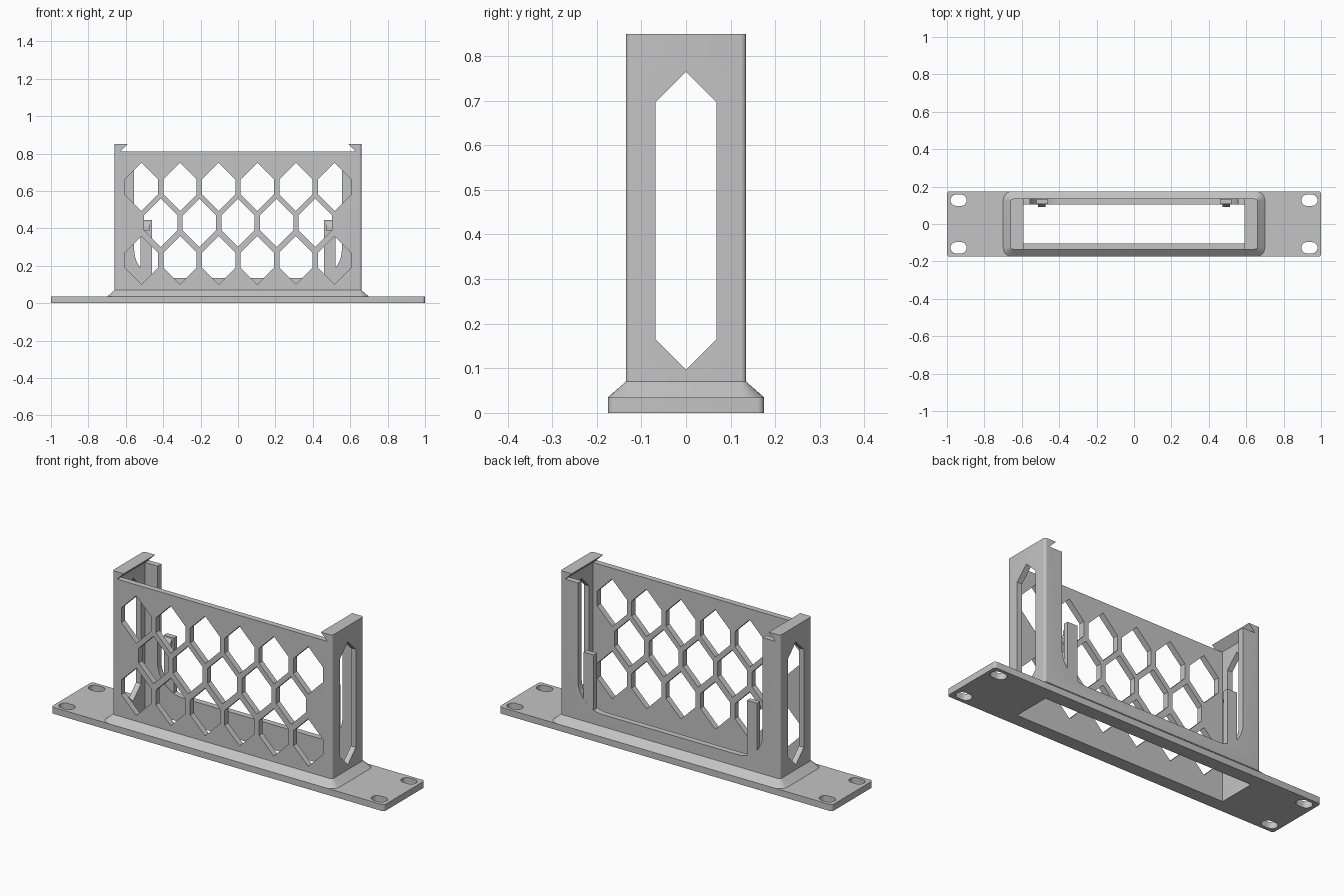
import bpy, bmesh, math
from mathutils import Vector

if "Cube" in bpy.data.objects:
    bpy.data.objects.remove(bpy.data.objects["Cube"])

grey = bpy.data.materials.new("light_grey")
grey.diffuse_color = (0.55, 0.55, 0.55, 1)
grey.use_nodes = True
grey.node_tree.nodes["Principled BSDF"].inputs["Base Color"].default_value = grey.diffuse_color


def rounded(hx, hy, r, cx=0, cy=0, n=6):
    """Outline of a rounded rectangle."""
    pts = []
    for k, (sx, sy) in enumerate([(1, 1), (-1, 1), (-1, -1), (1, -1)]):
        for i in range(n + 1):
            a = math.radians(90 * k + 90 * i / n)
            pts.append((cx + sx * (hx - r) + r * math.cos(a),
                        cy + sy * (hy - r) + r * math.sin(a)))
    return pts


def hexagon(cx, cz, hw, hv):
    """Upright hexagon with 45 degree points; hv is half the straight side."""
    t = hv + hw
    return [(cx + hw, cz - hv), (cx + hw, cz + hv), (cx, cz + t),
            (cx - hw, cz + hv), (cx - hw, cz - hv), (cx, cz - t)]


def place(axis, p, d):
    return {'x': (d, p[0], p[1]), 'y': (p[0], d, p[1]), 'z': (p[0], p[1], d)}[axis]


def loft(bm, layers, axis):
    """Closed solid through matching outlines: layers = [(distance, outline)]."""
    rings = [[bm.verts.new(place(axis, p, d)) for p in pts] for d, pts in layers]
    n = len(rings[0])
    faces = [bm.faces.new(rings[0]), bm.faces.new(rings[-1])]
    for a, b in zip(rings, rings[1:]):
        for i in range(n):
            j = (i + 1) % n
            faces.append(bm.faces.new((a[i], a[j], b[j], b[i])))
    bmesh.ops.recalc_face_normals(bm, faces=faces)


def solid(name, solids, axis):
    """One object made of one or more lofted solids."""
    bm = bmesh.new()
    for layers in solids:
        loft(bm, layers, axis)
    me = bpy.data.meshes.new(name)
    bm.to_mesh(me)
    bm.free()
    me.materials.append(grey)
    ob = bpy.data.objects.new(name, me)
    bpy.context.collection.objects.link(ob)
    return ob


def activate(ob):
    bpy.ops.object.select_all(action='DESELECT')
    ob.select_set(True)
    bpy.context.view_layer.objects.active = ob


def cut(ob, outlines, axis, lo, hi):
    """Subtract prisms from ob."""
    cutter = solid("cutter", [[(lo, p), (hi, p)] for p in outlines], axis)
    cutter.hide_render = True
    m = ob.modifiers.new("cut", 'BOOLEAN')
    m.operation, m.solver, m.object = 'DIFFERENCE', 'EXACT', cutter
    activate(ob)
    bpy.ops.object.modifier_apply(modifier=m.name)
    bpy.data.objects.remove(cutter)


def smooth(ob):
    activate(ob)
    bpy.ops.object.shade_smooth_by_angle(angle=math.radians(30))


def rect(x0, x1, z0, z1):
    return [(x0, z0), (x1, z0), (x1, z1), (x0, z1)]


opening = rect(-0.63, 0.63, -0.103, 0.103)

# Mounting plate with four slotted screw holes
plate = solid("mounting_plate", [[(0, rounded(1, 0.175, 0.015)),
                                  (0.035, rounded(1, 0.175, 0.015))]], 'z')
slots = [rounded(0.043, 0.03, 0.0299, sx * 0.938, sy * 0.127)
         for sx in (-1, 1) for sy in (-1, 1)]
cut(plate, slots + [opening], 'z', -0.1, 0.2)
smooth(plate)

# Hollow frame with flared foot
frame = solid("frame", [[(0.035, rounded(0.70, 0.175, 0.05)),
                         (0.07, rounded(0.66, 0.135, 0.012)),
                         (0.85, rounded(0.66, 0.135, 0.012))]], 'z')
cut(frame, [opening], 'z', -0.1, 1.2)
# Front and back walls end lower than the side walls
cut(frame, [rect(-0.63, 0.63, 0.81, 1.2)], 'y', -0.4, 0.4)
# Honeycomb holes in the front wall
combs = []
for row, z in enumerate((0.622, 0.43, 0.23)):
    count = 5 if row == 1 else 6
    for i in range(count):
        combs.append(hexagon((i - (count - 1) / 2) * 0.2065, z, 0.089, 0.04))
cut(frame, combs, 'y', -0.3, -0.05)
# Tall pointed windows in both side walls
cut(frame, [hexagon(0, 0.431, 0.068, 0.266)], 'x', -1.5, 1.5)
# Wide U-shaped opening in the back wall
r, hw, low = 0.15, 0.555, 0.135
u_shape = [(-hw, 1.2)]
for sx, start in ((-1, 180), (1, 270)):
    for i in range(13):
        a = math.radians(start + 90 * i / 12)
        u_shape.append((sx * (hw - r) + r * math.cos(a), low + r + r * math.sin(a)))
u_shape.append((hw, 1.2))
cut(frame, [u_shape], 'y', 0.05, 0.3)
smooth(frame)

for s, side in ((-1, "left"), (1, "right")):
    # Overhanging snap lip along the top of each side wall
    lip = [(s * 0.63, 0.812), (s * 0.592, 0.85), (s * 0.63, 0.85)]
    solid(side + "_lip", [[(-0.135, lip), (0.135, lip)]], 'y')
    # Springy clip arm rising from the bottom of the U
    arm = [(s * 0.46, 0.135), (s * 0.52, 0.18), (s * 0.52, 0.444), (s * 0.46, 0.444)]
    solid(side + "_clip_arm", [[(0.106, arm), (0.1345, arm)]], 'y')
    # Wedge-shaped catch on the inside of the arm
    catch = [(0.107, 0.39), (0.09, 0.39), (0.09, 0.41), (0.107, 0.435)]
    xs = sorted((s * 0.472, s * 0.512))
    solid(side + "_clip_catch", [[(xs[0], catch), (xs[1], catch)]], 'x')
